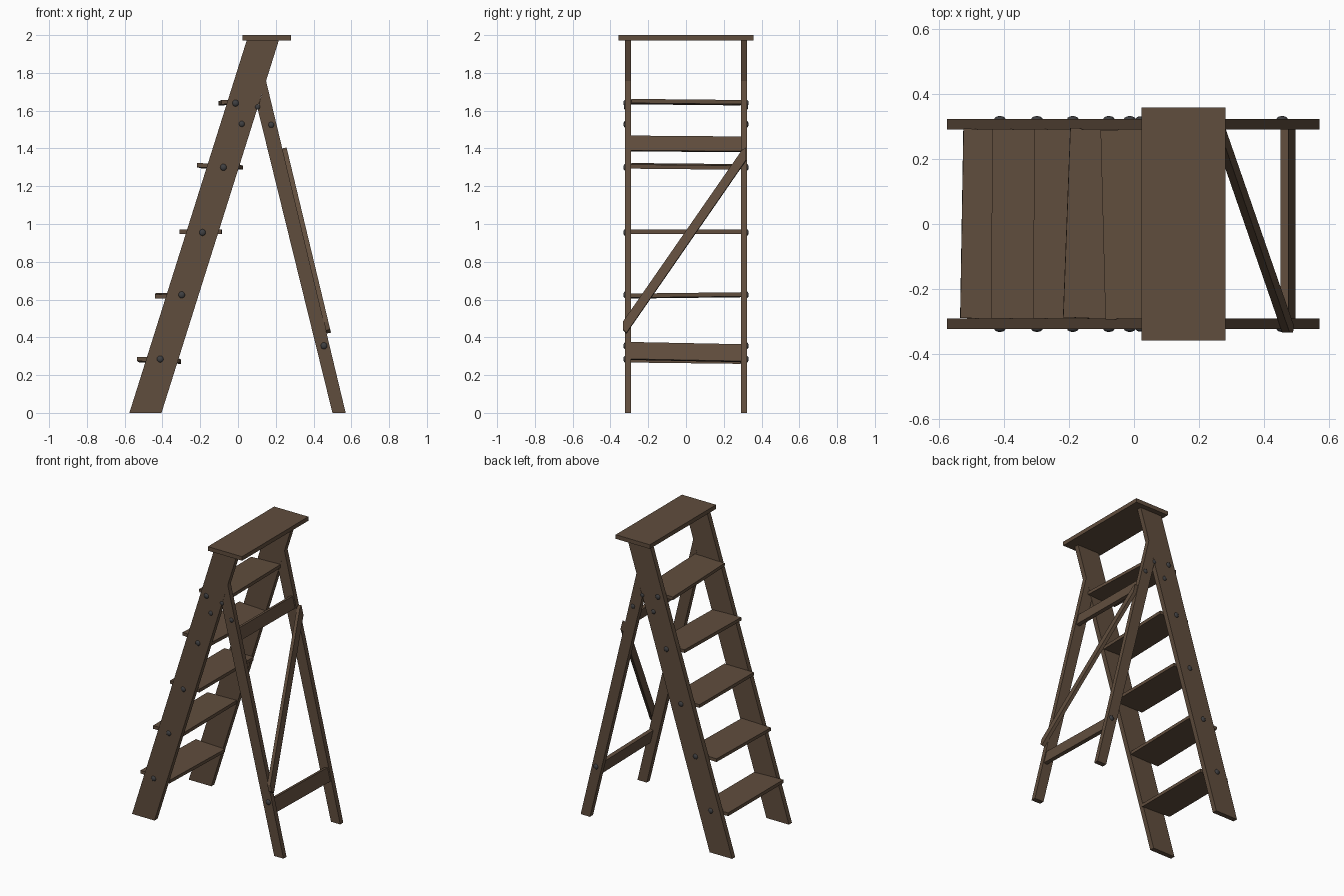
import bpy, bmesh, math
from mathutils import Vector, Matrix

cube = bpy.data.objects.get("Cube")
if cube:
    bpy.data.objects.remove(cube, do_unlink=True)


def material(name, color):
    m = bpy.data.materials.new(name)
    m.use_nodes = True
    m.diffuse_color = (*color, 1)
    m.node_tree.nodes["Principled BSDF"].inputs["Base Color"].default_value = (*color, 1)
    return m


WOOD = material("brown wood", (0.118, 0.075, 0.047))
METAL = material("dark iron", (0.05, 0.05, 0.053))


def finish(bm, name, mat):
    bmesh.ops.recalc_face_normals(bm, faces=bm.faces)
    me = bpy.data.meshes.new(name)
    bm.to_mesh(me)
    bm.free()
    me.materials.append(mat)
    ob = bpy.data.objects.new(name, me)
    bpy.context.collection.objects.link(ob)
    return ob


def prism(name, points, offset):
    """Extrude a flat outline of 3D points along an offset."""
    bm = bmesh.new()
    face = bm.faces.new([bm.verts.new(p) for p in points])
    ext = bmesh.ops.extrude_face_region(bm, geom=[face])
    verts = [v for v in ext["geom"] if isinstance(v, bmesh.types.BMVert)]
    bmesh.ops.translate(bm, verts=verts, vec=offset)
    return finish(bm, name, WOOD)


def board(name, center, size, tilt=0, roll=0, yaw=0):
    bm = bmesh.new()
    bmesh.ops.create_cube(bm, size=1)
    bmesh.ops.scale(bm, vec=size, verts=bm.verts)
    rot = Matrix.Rotation(yaw, 4, "Z") @ Matrix.Rotation(roll, 4, "X") @ Matrix.Rotation(tilt, 4, "Y")
    bmesh.ops.transform(bm, matrix=Matrix.Translation(center) @ rot, verts=bm.verts)
    return finish(bm, name, WOOD)


def bolt(name, x, z, side, radius):
    """Domed bolt head on the outer face of a rail or leg."""
    bm = bmesh.new()
    bmesh.ops.create_uvsphere(bm, u_segments=12, v_segments=8, radius=radius)
    bmesh.ops.scale(bm, vec=(1, 0.6, 1), verts=bm.verts)
    bmesh.ops.translate(bm, verts=bm.verts, vec=(x, side * 0.321, z))
    ob = finish(bm, name, METAL)
    for p in ob.data.polygons:
        p.use_smooth = True


IN, OUT = 0.29, 0.323
rail = [(-0.575, 0), (-0.405, 0), (0.217, 1.975), (0.047, 1.975)]
leg = [(0.5, 0), (0.57, 0), (0.148, 1.76), (0.104, 1.61)]

# Side rails, prop legs and bolts on both sides
bolts = [(-0.013, 1.64, 0.018), (-0.077, 1.3, 0.018), (-0.188, 0.955, 0.018),
         (-0.298, 0.625, 0.018), (-0.412, 0.285, 0.018), (0.02, 1.53, 0.016),
         (0.104, 1.62, 0.014), (0.176, 1.525, 0.016), (0.455, 0.355, 0.018)]
for side, label in ((-1, "right"), (1, "left")):
    for part, outline in (("side_rail", rail), ("prop_leg", leg)):
        prism(f"{part}_{label}", [(x, side * IN, z) for x, z in outline],
              (0, side * (OUT - IN), 0))
    for i, (x, z, r) in enumerate(bolts):
        bolt(f"bolt_{label}_{i + 1}", x, z, side, r)

# Top plank
board("top_plank", (0.152, 0, 1.986), (0.258, 0.716, 0.028))

# Slightly uneven treads: front x, height, tilt, roll, yaw
treads = [(-0.53, 0.278, 0.035, -0.012, -0.017), (-0.438, 0.622, -0.02, 0.012, -0.008),
          (-0.309, 0.959, 0, 0, -0.006), (-0.208, 1.305, 0.035, -0.01, -0.038),
          (-0.096, 1.645, -0.03, -0.01, 0.026)]
for i, (x, z, tilt, roll, yaw) in enumerate(treads):
    board(f"tread_{i + 1}", (x + 0.112, 0, z), (0.222, 0.582, 0.022), tilt, roll, yaw)

# Cross rails between the prop legs
lean = -math.atan(0.24)
board("lower_cross_rail", (0.473, 0, 0.322), (0.024, 0.582, 0.092), lean, -0.02)
board("upper_cross_rail", (0.208, 0, 1.424), (0.024, 0.582, 0.08), lean, -0.008)

# Diagonal brace lying on the back edges of the prop legs
outline = [(-0.315, 0.42), (-0.334, 0.437), (-0.334, 0.478),
           (0.297, 1.388), (0.318, 1.4), (0.318, 1.335)]
prism("diagonal_brace", [(0.57 - 0.24 * z, y, z) for y, z in outline], (0.023, 0, 0.005))
